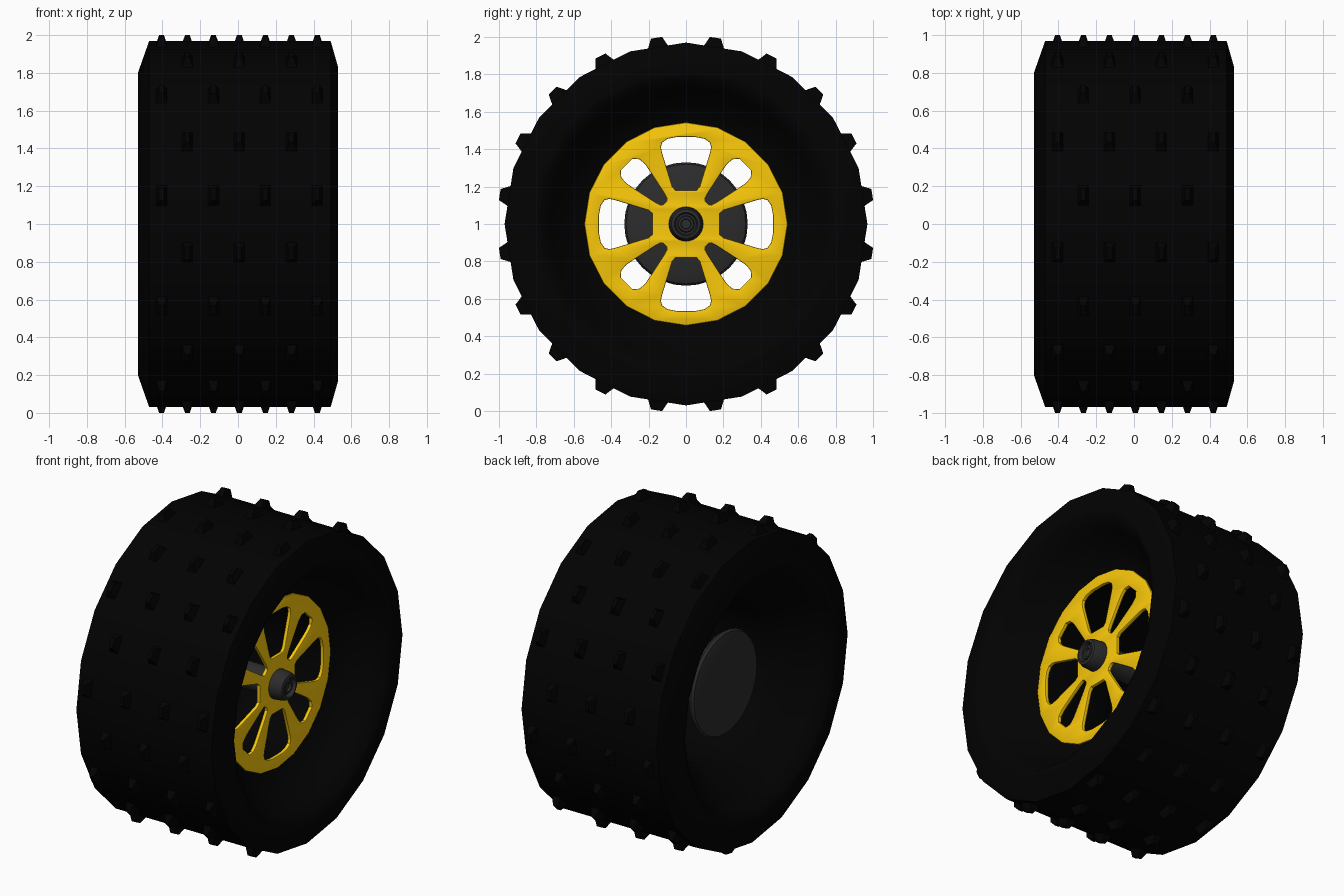
import bpy, bmesh
from math import sin, cos, pi, radians
from mathutils import Matrix, Vector

if "Cube" in bpy.data.objects:
    bpy.data.objects.remove(bpy.data.objects["Cube"])


def material(name, rgb):
    m = bpy.data.materials.new(name)
    m.diffuse_color = (*rgb, 1)
    m.use_nodes = True
    m.node_tree.nodes["Principled BSDF"].inputs["Base Color"].default_value = m.diffuse_color
    return m


BLACK = material("black_rubber", (0.0006, 0.0006, 0.0006))
YELLOW = material("yellow_paint", (0.95, 0.58, 0.003))
DARK = material("dark_grey", (0.025, 0.025, 0.025))


def finish(bm, name, mat, angle=30):
    bmesh.ops.recalc_face_normals(bm, faces=bm.faces)
    me = bpy.data.meshes.new(name)
    bm.to_mesh(me)
    bm.free()
    ob = bpy.data.objects.new(name, me)
    bpy.context.collection.objects.link(ob)
    me.materials.append(mat)
    if angle:
        bpy.ops.object.select_all(action='DESELECT')
        ob.select_set(True)
        bpy.context.view_layer.objects.active = ob
        bpy.ops.object.shade_smooth_by_angle(angle=radians(angle))
    return ob


def lathe(name, profile, sides, mat, closed=False, angle=30):
    """Revolve (x, radius) points about the wheel axle at z = 1."""
    bm = bmesh.new()
    rings = []
    for x, r in profile:
        if r == 0:
            rings.append([bm.verts.new((x, 0, 1))] * sides)
        else:
            rings.append([bm.verts.new((x, r * cos(2 * pi * i / sides), 1 + r * sin(2 * pi * i / sides)))
                          for i in range(sides)])
    pairs = list(zip(rings, rings[1:]))
    if closed:
        pairs.append((rings[-1], rings[0]))
    for a, b in pairs:
        for i in range(sides):
            j = (i + 1) % sides
            bm.faces.new(list(dict.fromkeys((a[i], a[j], b[j], b[i]))))
    return finish(bm, name, mat, angle)


# Tyre with a deep bowl on both sides and an open bore
lathe("tyre", [(-0.53, 0.80), (-0.47, 0.97), (0.49, 0.97), (0.53, 0.83),
               (0.525, 0.79), (0.45, 0.735), (0.35, 0.655), (0.28, 0.57), (0.26, 0.50),
               (-0.18, 0.50), (-0.26, 0.54), (-0.35, 0.615), (-0.45, 0.705), (-0.525, 0.76)],
      20, BLACK, closed=True, angle=60)

# Tread knobs: tapered blocks, alternate rows of four and three
bm = bmesh.new()
for row in range(20):
    turn = Matrix.Translation((0, 0, 1)) @ Matrix.Rotation(radians(9 + 18 * row), 4, 'X')
    for x in ((-0.405, -0.13, 0.145, 0.42) if row % 2 else (-0.268, 0.007, 0.283)):
        for v in bmesh.ops.create_cube(bm, size=1)["verts"]:
            outer = v.co.y > 0
            v.co = turn @ Vector((x + v.co.x * (0.025 if outer else 0.065),
                                  1.008 if outer else 0.945,
                                  v.co.z * (0.06 if outer else 0.12)))
finish(bm, "tread_knobs", BLACK, angle=0)

# Spoked rim: a filled outline with four wide and four narrow windows
curve = bpy.data.curves.new("rim", 'CURVE')
curve.dimensions = '2D'
curve.fill_mode = 'BOTH'
curve.extrude = 0.006
curve.bevel_depth = 0.006
curve.bevel_resolution = 1
curve.offset = -0.006


def outline(points):
    s = curve.splines.new('POLY')
    s.points.add(len(points) - 1)
    for p, (u, v) in zip(s.points, points):
        p.co = (u, v, 0, 1)
    s.use_cyclic_u = True


outline([(0.543 * cos(pi * i / 10), 0.543 * sin(pi * i / 10)) for i in range(20)])
wide = [(0.18, 0.055), (0.20, 0.073), (0.38, 0.128), (0.41, 0.134), (0.435, 0.128), (0.455, 0.10), (0.465, 0.05)]
narrow = [(0.16, 0.012), (0.168, 0.024), (0.20, 0.034), (0.34, 0.064), (0.38, 0.071), (0.42, 0.069), (0.448, 0.045)]
for k in range(8):
    half = narrow if k % 2 else wide
    c, s = cos(k * pi / 4), sin(k * pi / 4)
    loop = half + [(u, -v) for u, v in reversed(half)]
    outline([(u * c - v * s, u * s + v * c) for u, v in loop])
temp = bpy.data.objects.new("rim_outline", curve)
bpy.context.collection.objects.link(temp)
bpy.context.view_layer.update()
mesh = bpy.data.meshes.new_from_object(temp.evaluated_get(bpy.context.evaluated_depsgraph_get()))
bpy.data.objects.remove(temp)
bm = bmesh.new()
bm.from_mesh(mesh)
bmesh.ops.remove_doubles(bm, verts=bm.verts, dist=0.0005)
stand = Matrix.Translation((0.27, 0, 1)) @ Matrix.Rotation(pi / 2, 4, 'Z') @ Matrix.Rotation(pi / 2, 4, 'X')
bmesh.ops.transform(bm, matrix=stand, verts=bm.verts)
finish(bm, "spoked_rim", YELLOW)

# Inner disc with the axle running out to the rim
lathe("drive_disc", [(-0.305, 0), (-0.30, 0.15), (-0.29, 0.28), (-0.28, 0.32), (-0.265, 0.33),
                     (-0.245, 0.32), (-0.23, 0.28), (-0.215, 0.09), (0.25, 0.08), (0.25, 0)], 32, DARK)

# Hub cap with a stepped socket and centre nut
lathe("hub_cap", [(0.25, 0), (0.25, 0.095), (0.34, 0.088), (0.365, 0.078), (0.37, 0.062),
                  (0.345, 0.055), (0.345, 0.045), (0.36, 0.04), (0.36, 0.028), (0.345, 0.025),
                  (0.345, 0)], 24, DARK)
